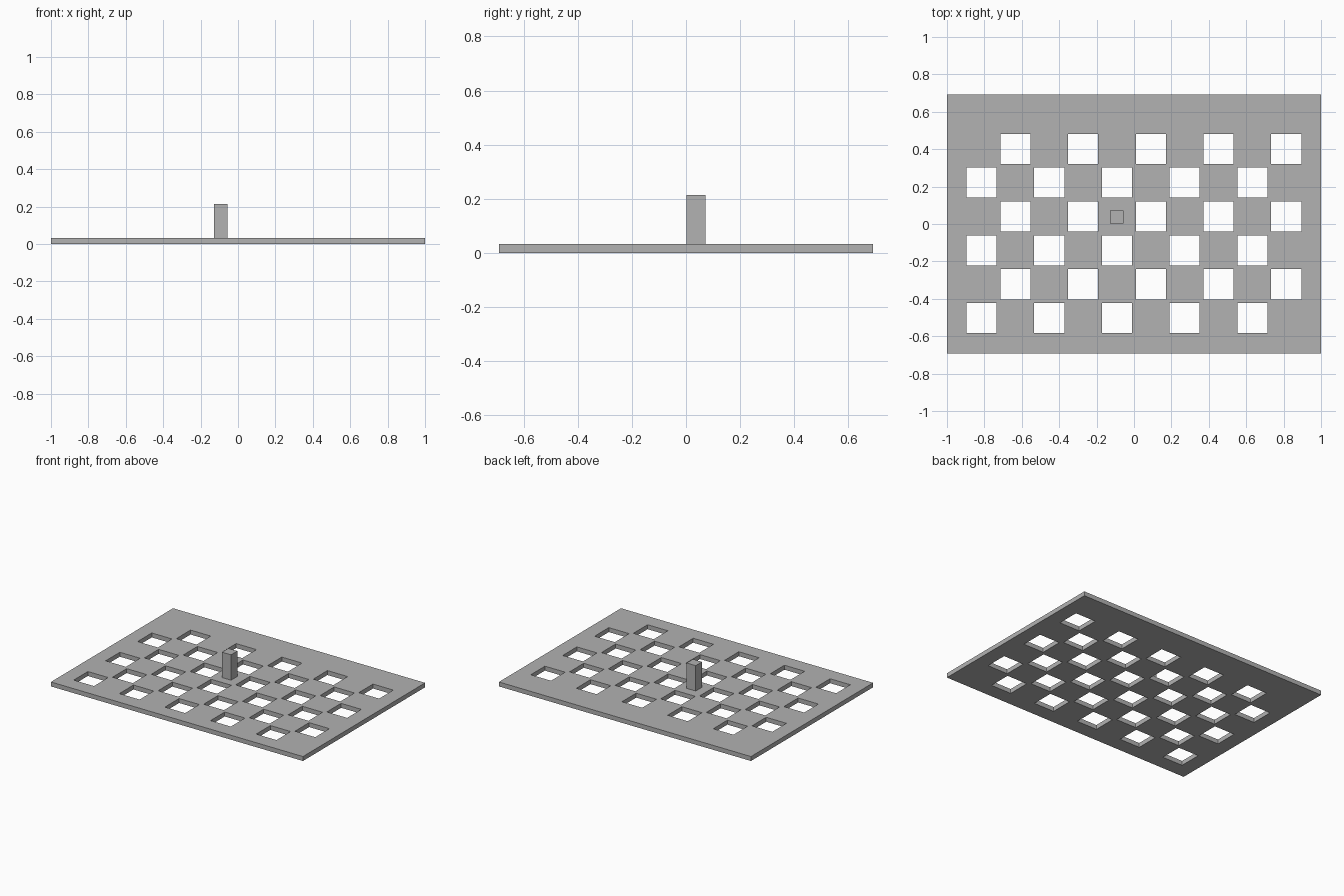
import bpy
import bmesh
from mathutils import Matrix, Vector

cube = bpy.data.objects.get("Cube")
if cube:
    bpy.data.objects.remove(cube, do_unlink=True)

PITCH = 0.181      # spacing between neighbouring rows and columns
HOLE = 0.161       # side of each square hole
THICK = 0.032      # plate thickness
ROW_0 = -0.503     # centre of the front row of holes
COL_0 = -0.815     # centre of the rightmost column of holes

grey = bpy.data.materials.new("plain grey")
grey.use_nodes = True
colour = (0.445, 0.445, 0.445, 1)
grey.diffuse_color = colour
grey.node_tree.nodes["Principled BSDF"].inputs["Base Color"].default_value = colour


def make_boxes(name, boxes):
    """One object made of boxes, each given as (centre, size)."""
    bm = bmesh.new()
    for centre, size in boxes:
        place = Matrix.Translation(Vector(centre)) @ Matrix.Diagonal((*size, 1))
        bmesh.ops.create_cube(bm, size=1, matrix=place)
    mesh = bpy.data.meshes.new(name)
    bm.to_mesh(mesh)
    bm.free()
    mesh.materials.append(grey)
    obj = bpy.data.objects.new(name, mesh)
    bpy.context.collection.objects.link(obj)
    return obj


# Flat board
plate = make_boxes("plate", [((0, 0, THICK / 2), (2, 1.384, THICK))])

# Checkerboard of square holes: every other cell, shifted on alternate rows
holes = [((COL_0 + PITCH * col, ROW_0 + PITCH * row, THICK / 2), (HOLE, HOLE, 0.2))
         for row in range(6) for col in range(10) if (row + col) % 2 == 0]
cutter = make_boxes("hole_cutter", holes)
cutter.hide_render = True

cut = plate.modifiers.new("holes", 'BOOLEAN')
cut.operation = 'DIFFERENCE'
cut.solver = 'EXACT'
cut.object = cutter
bpy.context.view_layer.objects.active = plate
bpy.ops.object.modifier_apply(modifier=cut.name)
bpy.data.objects.remove(cutter, do_unlink=True)

# Upright square post standing on the web between two holes
TOP = 0.214
make_boxes("post", [((-0.092, 0.037, (THICK + TOP) / 2), (0.072, 0.071, TOP - THICK))])
